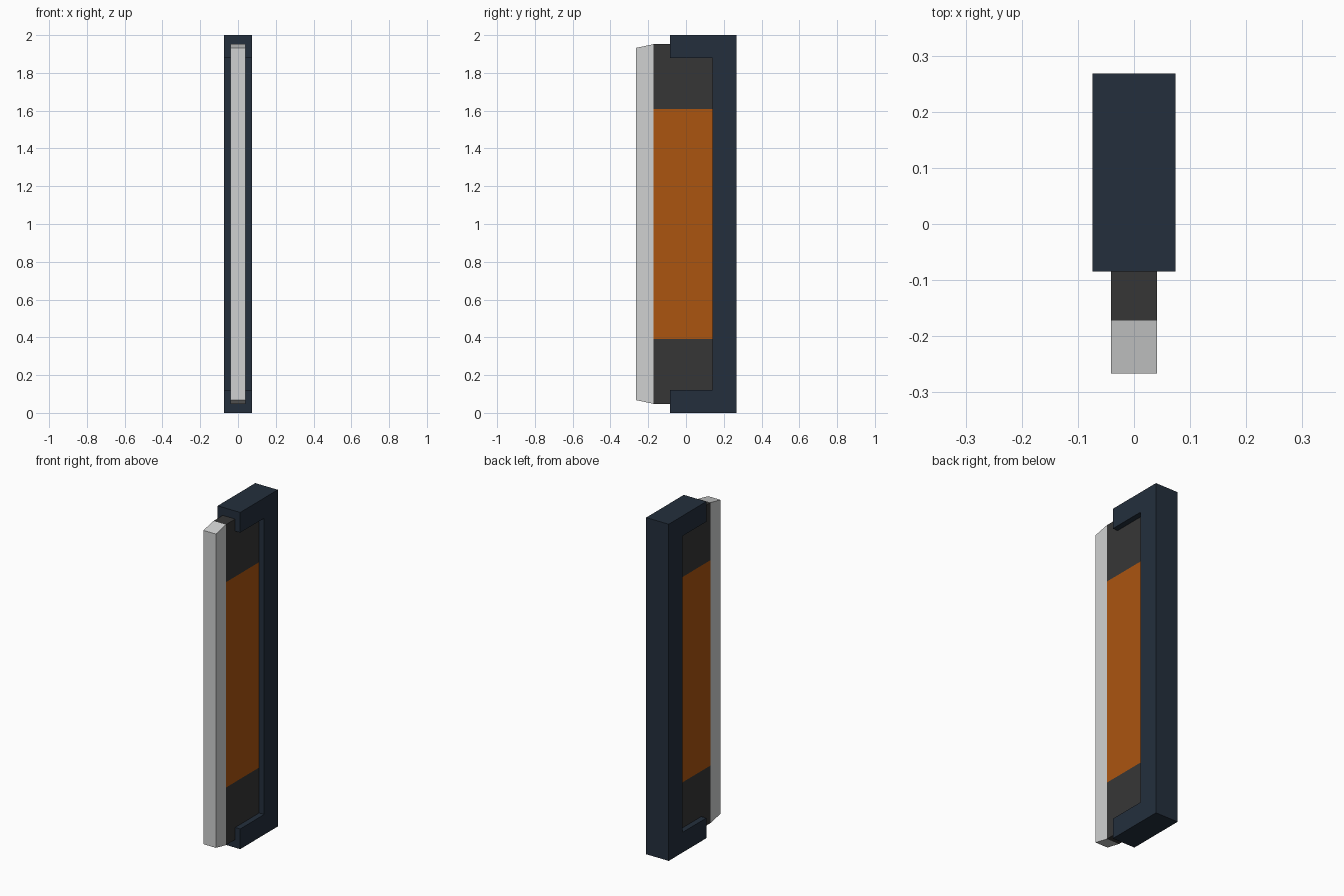
import bpy, bmesh

if "Cube" in bpy.data.objects:
    bpy.data.objects.remove(bpy.data.objects["Cube"])


def material(name, rgb):
    m = bpy.data.materials.new(name)
    m.diffuse_color = (*rgb, 1.0)
    m.use_nodes = True
    m.node_tree.nodes["Principled BSDF"].inputs["Base Color"].default_value = m.diffuse_color
    return m


navy = material("navy", (0.017, 0.028, 0.046))
charcoal = material("charcoal", (0.037, 0.037, 0.037))
orange = material("burnt orange", (0.41, 0.09, 0.005))
silver = material("silver", (0.63, 0.64, 0.64))


def slab(name, profile, half_width, mats, z_cuts=()):
    """Extrude a (y, z) profile along x, symmetric about x = 0."""
    bm = bmesh.new()
    face = bm.faces.new([bm.verts.new((-half_width, y, z)) for y, z in profile])
    out = bmesh.ops.extrude_face_region(bm, geom=[face], use_keep_orig=True)
    moved = [v for v in out["geom"] if isinstance(v, bmesh.types.BMVert)]
    bmesh.ops.translate(bm, verts=moved, vec=(2 * half_width, 0, 0))
    for z in z_cuts:
        bmesh.ops.bisect_plane(bm, geom=bm.verts[:] + bm.edges[:] + bm.faces[:],
                               plane_co=(0, 0, z), plane_no=(0, 0, 1))
    bmesh.ops.recalc_face_normals(bm, faces=bm.faces[:])
    mesh = bpy.data.meshes.new(name)
    bm.to_mesh(mesh)
    bm.free()
    for m in mats:
        mesh.materials.append(m)
    obj = bpy.data.objects.new(name, mesh)
    bpy.context.collection.objects.link(obj)
    return obj


# C-shaped handle frame
slab("handle_frame",
     [(-0.085, 0), (0.268, 0), (0.268, 2), (-0.085, 2),
      (-0.085, 1.88), (0.14, 1.88), (0.14, 0.12), (-0.085, 0.12)],
     0.074, [navy])

# Thin blade body held in the frame, with an orange middle band
body = slab("blade_body",
            [(-0.172, 0.048), (0.16, 0.048), (0.16, 1.952), (-0.172, 1.952)],
            0.041, [charcoal, orange], z_cuts=(0.39, 1.61))
for p in body.data.polygons:
    p.material_index = 1 if 0.39 < p.center.z < 1.61 else 0

# Silver cutting edge, tapering slightly at both ends
slab("cutting_edge",
     [(-0.266, 0.068), (-0.172, 0.048), (-0.172, 1.952), (-0.266, 1.932)],
     0.041, [silver])
